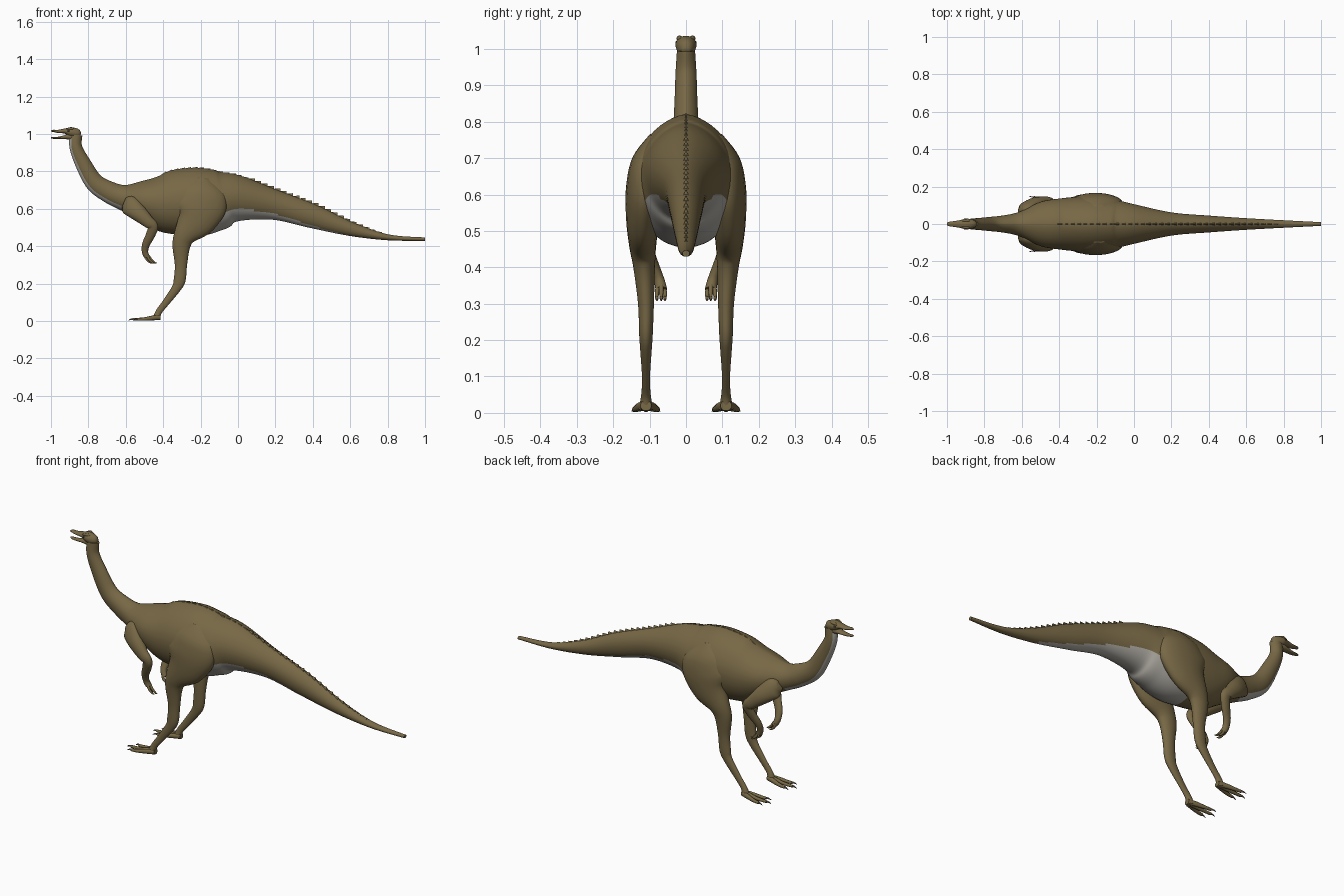
import bpy, bmesh, math
from mathutils import Vector

if "Cube" in bpy.data.objects:
    bpy.data.objects.remove(bpy.data.objects["Cube"])


def material(name, rgb):
    m = bpy.data.materials.new(name)
    m.diffuse_color = (*rgb, 1)
    m.use_nodes = True
    m.node_tree.nodes["Principled BSDF"].inputs["Base Color"].default_value = m.diffuse_color
    return m


HIDE = material("olive_brown_hide", (0.185, 0.138, 0.060))
BELLY = material("pale_grey_belly", (0.42, 0.40, 0.36))
DARK = material("dark_eye", (0.03, 0.025, 0.02))
CLAW = material("claw_grey_brown", (0.11, 0.085, 0.06))


def finish(bm, name, mats, angle=50):
    bmesh.ops.recalc_face_normals(bm, faces=bm.faces)
    me = bpy.data.meshes.new(name)
    bm.to_mesh(me)
    bm.free()
    for m in mats:
        me.materials.append(m)
    ob = bpy.data.objects.new(name, me)
    bpy.context.collection.objects.link(ob)
    bpy.ops.object.select_all(action='DESELECT')
    ob.select_set(True)
    bpy.context.view_layer.objects.active = ob
    bpy.ops.object.shade_smooth_by_angle(angle=math.radians(angle))
    return ob


def spline(pts, steps):
    """Catmull-Rom samples through stations of any dimension."""
    p = [pts[0]] + pts + [pts[-1]]
    out = []
    for i in range(1, len(p) - 2):
        for s in range(steps):
            t = s / steps
            out.append([0.5 * (2 * b + (c - a) * t + (2*a - 5*b + 4*c - d) * t**2
                               + (3*b - a - 3*c + d) * t**3)
                        for a, b, c, d in zip(*p[i - 1:i + 3])])
    out.append(list(pts[-1]))
    return out


def frames(samples):
    """Centre, in-plane normal, half depth and half width at each sample."""
    res = []
    for i, s in enumerate(samples):
        a, b = samples[max(i - 1, 0)], samples[min(i + 1, len(samples) - 1)]
        t = Vector((b[0] - a[0], 0, b[2] - a[2])).normalized()
        res.append((Vector(s[:3]), Vector((-t.z, 0, t.x)),
                    max(s[3], 0.001), max(s[4], 0.001)))
    return res


def loft(bm, stations, seg=16, steps=4, peak=1.0, rule=None):
    """Skin oval sections (x, y, z, half depth, half width) along a path."""
    fr = frames(spline(stations, steps))
    rings = []
    for c, n, h, w in fr:
        ring = []
        for k in range(seg):
            a = 2 * math.pi * (k + 0.5) / seg
            co, si = math.cos(a), math.sin(a)
            y = math.copysign(abs(co) ** (peak if si > 0 else 1), co)
            ring.append(bm.verts.new(c + n * h * si + Vector((0, w * y, 0))))
        rings.append(ring)
    for i, (r, q) in enumerate(zip(rings, rings[1:])):
        for k in range(seg):
            j = (k + 1) % seg
            f = bm.faces.new((r[k], r[j], q[j], q[k]))
            if rule:
                f.material_index = rule(fr[i][0].x, math.sin(2 * math.pi * (k + 1) / seg))
    bm.faces.new(rings[0])
    bm.faces.new(rings[-1])
    return fr


# neck, torso and tail in one skin, pale on throat and rear belly
SPINE = [(-.866, 0, .995, .034, .025), (-.867, 0, .93, .034, .029),
         (-.83, 0, .845, .042, .032), (-.768, 0, .742, .050, .038),
         (-.69, 0, .69, .058, .047), (-.61, 0, .660, .070, .066),
         (-.5, 0, .645, .112, .118), (-.4, 0, .633, .158, .136),
         (-.3, 0, .637, .178, .146), (-.2, 0, .638, .182, .146),
         (-.1, 0, .646, .160, .130), (0, 0, .655, .124, .106),
         (.2, 0, .620, .080, .062), (.4, 0, .560, .064, .045),
         (.6, 0, .493, .038, .031), (.8, 0, .448, .016, .020),
         (1, 0, .438, .009, .010)]


def hide_or_belly(x, s):
    if x < -.62:
        return int(s < -.62)
    if -.3 < x < .02:
        return int(s < -.42)
    if .02 <= x < .6:
        return int(s < -.45 - .8 * (x - .02))
    return 0


bm = bmesh.new()
body_frames = loft(bm, SPINE, seg=48, steps=8, peak=1.25, rule=hide_or_belly)
finish(bm, "body", [HIDE, BELLY])


# saw-tooth crest along the rear back and tail
def back_top(x):
    tops = [c + n * h for c, n, h, w in body_frames if c.x > -.6]
    for a, b in zip(tops, tops[1:]):
        if a.x <= x <= b.x:
            return a.z + (b.z - a.z) * (x - a.x) / (b.x - a.x)
    return tops[-1].z


bm = bmesh.new()
x = -.42
while x < .76:
    tall = .004 if x < .05 else .014 * min(1, (.82 - x) / .3)
    e = x + .034
    front = bm.verts.new((x, 0, back_top(x) - .001))
    tip = bm.verts.new((e, 0, back_top(e) + tall))
    l, r = [bm.verts.new((e, sy * .008, back_top(e) - .004)) for sy in (-1, 1)]
    for f in ((front, l, tip), (front, tip, r), (l, r, tip), (front, r, l)):
        bm.faces.new(f)
    x += .034
finish(bm, "back_crest", [HIDE], 20)

# skull with upper beak
bm = bmesh.new()
loft(bm, [(-.843, 0, .993, .008, .010), (-.858, 0, 1.0, .026, .022),
          (-.893, 0, 1.011, .026, .029), (-.925, 0, 1.016, .014, .022),
          (-.96, 0, 1.014, .009, .016), (-.988, 0, 1.017, .006, .012),
          (-1, 0, 1.016, .003, .006)], seg=20)
finish(bm, "skull_and_upper_beak", [HIDE])

# lower beak
bm = bmesh.new()
loft(bm, [(-.865, 0, .985, .020, .020), (-.90, 0, .986, .017, .021),
          (-.93, 0, .983, .010, .018), (-.965, 0, .979, .006, .014),
          (-.99, 0, .980, .005, .010), (-1, 0, .981, .003, .005)], seg=16)
finish(bm, "lower_beak", [HIDE])

LEG = [(-.19, .075, .765, .04, .025), (-.195, .098, .70, .115, .050),
       (-.20, .113, .62, .140, .052), (-.225, .119, .54, .108, .046),
       (-.283, .119, .46, .062, .037), (-.303, .115, .40, .048, .030),
       (-.305, .110, .30, .033, .022), (-.312, .110, .22, .032, .019),
       (-.330, .110, .175, .025, .016), (-.385, .110, .10, .019, .011),
       (-.423, .110, .05, .017, .013), (-.437, .110, .012, .020, .020)]
ARM = [(-.610, .070, .635, .025, .02), (-.585, .085, .622, .052, .03),
       (-.535, .105, .580, .046, .036), (-.485, .122, .535, .034, .025),
       (-.455, .125, .505, .028, .018), (-.468, .110, .460, .025, .017),
       (-.492, .090, .410, .021, .015), (-.497, .075, .370, .017, .015),
       (-.485, .068, .340, .015, .016)]

for side, s in (("left", -1), ("right", 1)):
    def flip(pts):
        return [(p[0], p[1] * s, *p[2:]) for p in pts]

    # eye under a low brow
    bm = bmesh.new()
    bmesh.ops.create_uvsphere(bm, u_segments=12, v_segments=8, radius=.007)
    bmesh.ops.translate(bm, verts=bm.verts, vec=(-.905, s * .0225, 1.016))
    finish(bm, side + "_eye", [DARK])
    bm = bmesh.new()
    loft(bm, flip([(-.875, .014, 1.026, .004, .005), (-.895, .018, 1.029, .008, .008),
                   (-.92, .016, 1.024, .003, .004)]), seg=10)
    finish(bm, side + "_brow", [HIDE])

    # hind leg
    bm = bmesh.new()
    loft(bm, flip(LEG), seg=24, steps=5)
    finish(bm, side + "_hind_leg", [HIDE])

    # three splayed toes with claws
    bm, claws = bmesh.new(), bmesh.new()
    for dy, tip in ((-.032, -.535), (0, -.56), (.032, -.535)):
        y = .11 + dy
        loft(bm, flip([(-.415, .11 + dy * .1, .020, .014, .012),
                       (-.455, .11 + dy * .5, .017, .013, .011),
                       (-.50, .11 + dy * .85, .011, .009, .009),
                       (tip, y, .009, .007, .007)]), seg=10)
        loft(claws, flip([(tip + .004, y, .010, .006, .005),
                          (tip - .012, y + dy * .1, .010, .004, .003),
                          (tip - .026, y + dy * .2, .004, .001, .001)]), seg=8)
    finish(bm, side + "_toes", [HIDE])
    finish(claws, side + "_toe_claws", [CLAW])

    # foreleg with three fingers
    bm = bmesh.new()
    loft(bm, flip(ARM), seg=20, steps=5)
    finish(bm, side + "_arm", [HIDE])
    bm = bmesh.new()
    for dx, dy in ((-.008, -.010), (.004, .012), (.014, 0)):
        loft(bm, flip([(-.488 + dx * .6, .068 + dy * .7, .350, .008, .007),
                       (-.478 + dx, .068 + dy, .328, .007, .006),
                       (-.460 + dx, .068 + dy, .313, .005, .004),
                       (-.448 + dx, .068 + dy, .311, .001, .001)]), seg=8)
    finish(bm, side + "_fingers", [HIDE])
